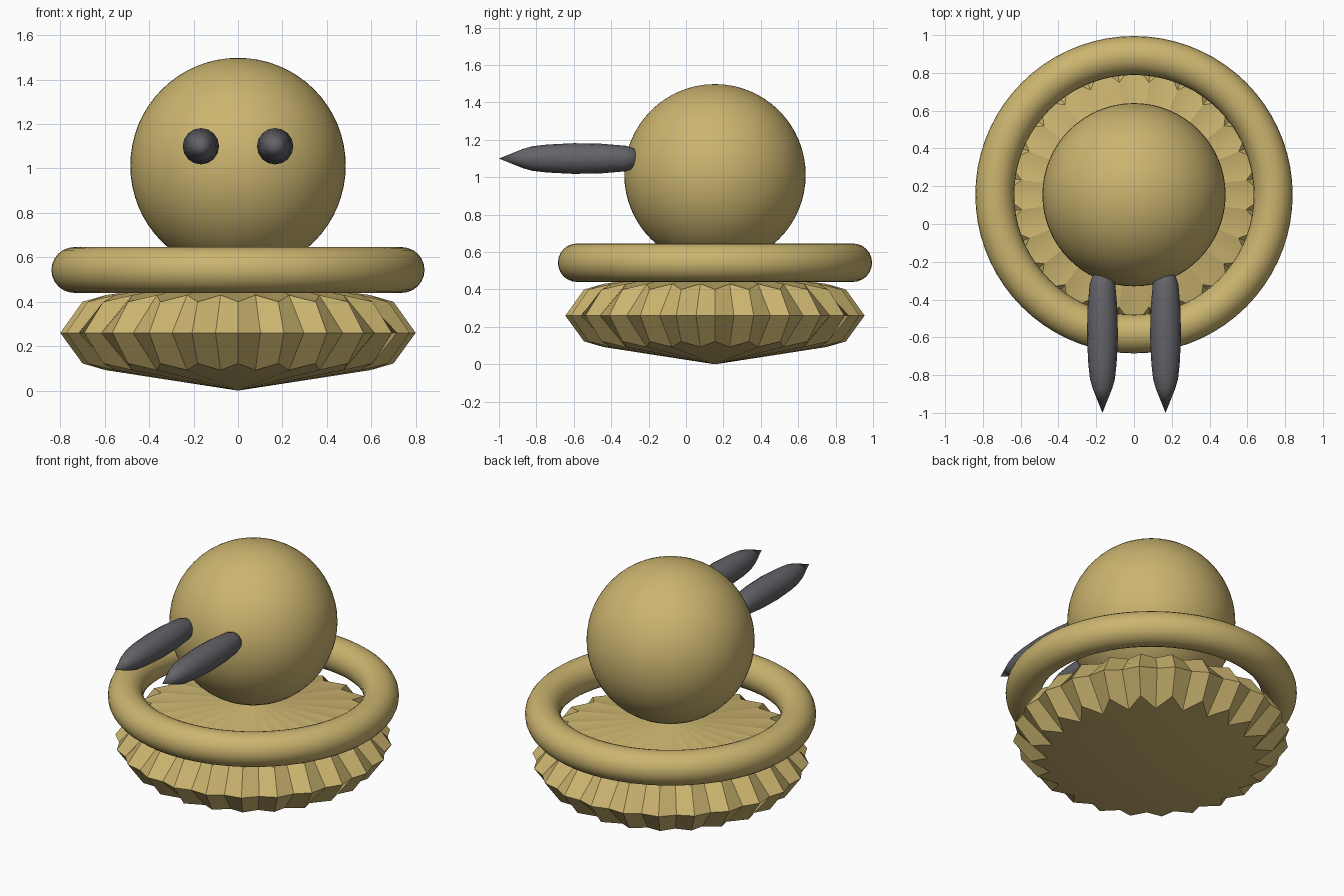
import bpy, bmesh, math

if "Cube" in bpy.data.objects:
    bpy.data.objects.remove(bpy.data.objects["Cube"])

CY = 0.155  # y of the main axis


def material(name, rgb):
    m = bpy.data.materials.new(name)
    m.diffuse_color = (*rgb, 1)
    m.use_nodes = True
    m.node_tree.nodes["Principled BSDF"].inputs["Base Color"].default_value = m.diffuse_color
    return m


tan = material("sandy_tan", (0.60, 0.46, 0.16))
grey = material("dark_grey", (0.125, 0.125, 0.14))


def finish(obj, name, mat, angle=None):
    obj.name = name
    obj.data.materials.append(mat)
    if angle is not None:
        bpy.ops.object.select_all(action='DESELECT')
        obj.select_set(True)
        bpy.context.view_layer.objects.active = obj
        bpy.ops.object.shade_smooth_by_angle(angle=math.radians(angle))
    return obj


def lathe(name, rings, count, loc, rot, mat, angle=None):
    """Rings are (even radius, odd radius, even z, odd z); zero radius is a tip."""
    bm = bmesh.new()
    loops = []
    for r0, r1, z0, z1 in rings:
        if r0 == 0:
            loops.append([bm.verts.new((0, 0, z0))] * count)
            continue
        loop = []
        for i in range(count):
            r, z = (r0, z0) if i % 2 == 0 else (r1, z1)
            a = 2 * math.pi * i / count
            loop.append(bm.verts.new((r * math.cos(a), r * math.sin(a), z)))
        loops.append(loop)
    for low, high in zip(loops, loops[1:]):
        for i in range(count):
            j = (i + 1) % count
            corners = list(dict.fromkeys((low[i], low[j], high[j], high[i])))
            bm.faces.new(corners)
    bmesh.ops.recalc_face_normals(bm, faces=bm.faces)
    me = bpy.data.meshes.new(name)
    bm.to_mesh(me)
    bm.free()
    obj = bpy.data.objects.new(name, me)
    bpy.context.collection.objects.link(obj)
    obj.location, obj.rotation_euler = loc, rot
    return finish(obj, name, mat, angle)


# Round body
bpy.ops.mesh.primitive_uv_sphere_add(segments=64, ring_count=32, radius=0.485,
                                     location=(0, CY, 1.013))
finish(bpy.context.object, "body_ball", tan, 40)

# Floating ring
bpy.ops.mesh.primitive_torus_add(major_segments=72, minor_segments=24,
                                 major_radius=0.737, minor_radius=0.103,
                                 location=(0, CY, 0.543))
finish(bpy.context.object, "ring", tan, 40)

# Toothed base: shallow cones above and below a wide rim
lathe("toothed_base",
      [(0, 0, 0.0, 0.0),
       (0.70, 0.60, 0.122, 0.092),
       (0.80, 0.775, 0.26, 0.26),
       (0.70, 0.60, 0.40, 0.43),
       (0, 0, 0.515, 0.515)],
      48, (0, CY, 0), (0, 0, 0), tan, 20)

# Pointed spindles reaching forward from the body
profile = [(0, 0.255), (0.035, 0.26), (0.055, 0.28), (0.068, 0.32),
           (0.079, 0.45), (0.082, 0.60), (0.075, 0.74), (0.066, 0.82),
           (0.052, 0.87), (0, 1.0)]
for side, x in (("left", -0.167), ("right", 0.167)):
    lathe(side + "_spindle", [(r, r, d, d) for r, d in profile], 16,
          (x, 0, 1.1), (math.pi / 2, 0, 0), grey, 30)
